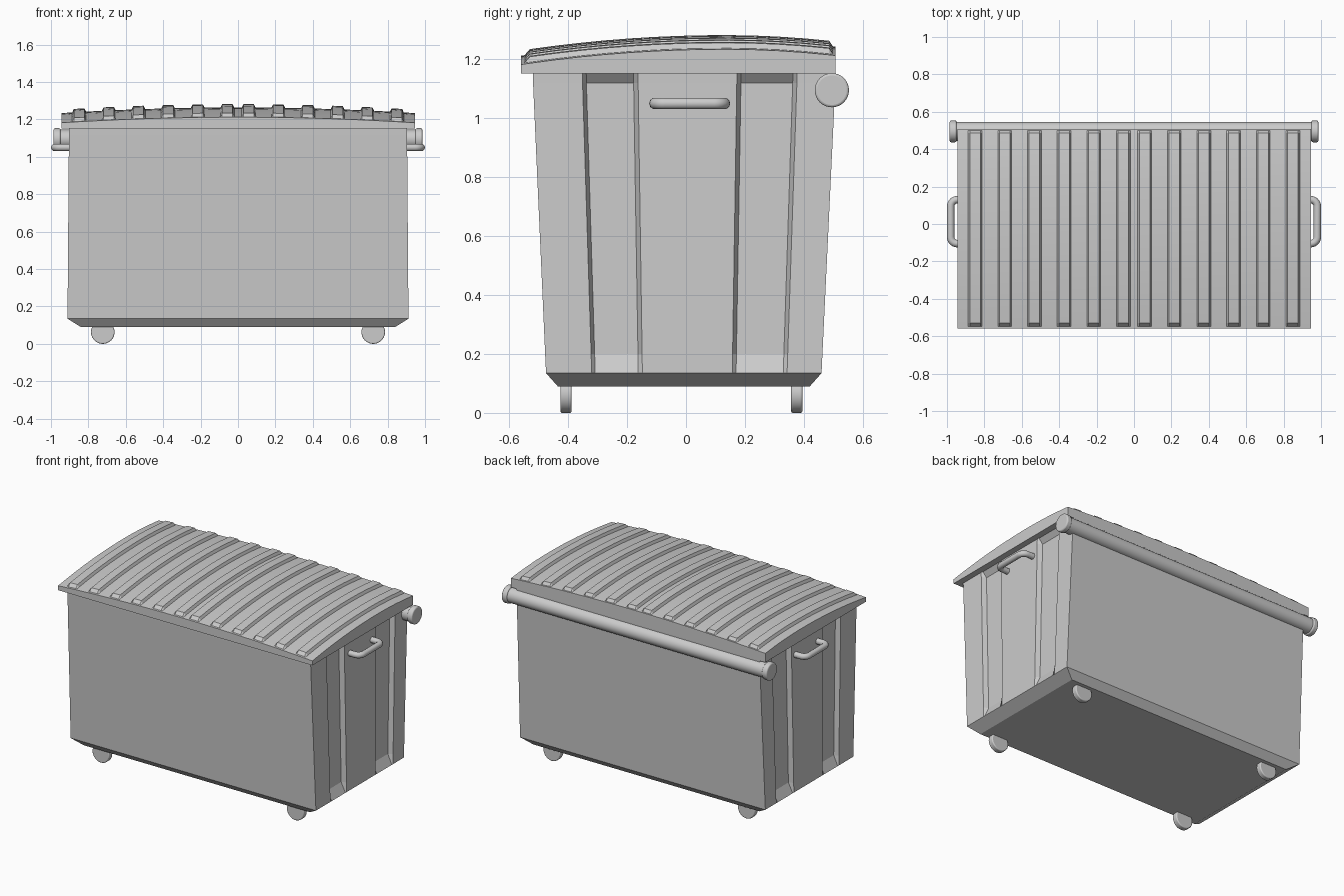
import bpy, bmesh, math

if "Cube" in bpy.data.objects:
    bpy.data.objects.remove(bpy.data.objects["Cube"])

def finish(name, bm, smooth=None):
    bmesh.ops.recalc_face_normals(bm, faces=bm.faces)
    me = bpy.data.meshes.new(name)
    bm.to_mesh(me)
    bm.free()
    ob = bpy.data.objects.new(name, me)
    bpy.context.collection.objects.link(ob)
    if smooth:
        shade(ob, smooth)
    return ob

def shade(ob, angle):
    bpy.ops.object.select_all(action='DESELECT')
    ob.select_set(True)
    bpy.context.view_layer.objects.active = ob
    bpy.ops.object.shade_smooth_by_angle(angle=math.radians(angle))

def cylinder(name, loc, r, depth, rot, bevel=0.0):
    bpy.ops.mesh.primitive_cylinder_add(vertices=32, radius=r, depth=depth, location=loc, rotation=rot)
    ob = bpy.context.object
    ob.name = name
    if bevel:
        m = ob.modifiers.new("round", 'BEVEL')
        m.width = bevel
        m.segments = 3
        m.limit_method = 'ANGLE'
    shade(ob, 50)
    return ob

# Bin body: stacked rings, tapered, with two recessed bays on each end
RECESS = [(-0.32, 0), (-0.308, 1), (-0.162, 1), (-0.148, 0),
          (0.157, 0), (0.17, 1), (0.33, 1), (0.343, 0)]

def body_ring(bm, z, x, y0, y1, depth):
    s = (y1 - y0) / 0.935
    side = [(x, y0)] + [(x - depth * d, y * s) for y, d in RECESS] + [(x, y1)]
    pts = side + [(-px, py) for px, py in reversed(side)]
    return [bm.verts.new((px, py, z)) for px, py in pts]

bm = bmesh.new()
rings = [body_ring(bm, *r) for r in (
    (0.09, 0.84, -0.435, 0.42, 0),
    (0.135, 0.912, -0.475, 0.46, 0),
    (0.2, 0.911, -0.478, 0.463, 0.03),
    (1.12, 0.904, -0.519, 0.507, 0.03),
    (1.155, 0.904, -0.52, 0.508, 0))]
for a, b in zip(rings, rings[1:]):
    for i in range(len(a)):
        j = (i + 1) % len(a)
        bm.faces.new((a[i], a[j], b[j], b[i]))
bm.faces.new(rings[0])
bm.faces.new(rings[-1])
finish("bin_body", bm)

# Domed lid with twelve raised ribs, built as a height field with a skirt
LX, Y0, Y1, BASE, RIB = 0.945, -0.56, 0.508, 1.152, 0.018
centres = [s * (0.057 + 0.1585 * i) for i in range(6) for s in (-1, 1)]
xs = [(-LX, 0), (LX, 0), (0, 0)]
for c in centres:
    xs += [(c - 0.037, 0), (c - 0.028, 1), (c + 0.028, 1), (c + 0.037, 0)]
xs.sort()
inner = [-0.53 + 1.016 * i / 12 for i in range(13)]
ys = [(Y0, 0), (-0.548, 0)] + [(y, 1) for y in inner] + [(0.499, 0), (Y1, 0)]

def lid_z(x, y):
    k = 0.109 if y < 0.13 else 0.15
    return 1.234 - k * (y - 0.13) ** 2 + 0.03 * (1 - (x / LX) ** 2)

bm = bmesh.new()
grid = [[bm.verts.new((x, y, lid_z(x, y) + RIB * rx * ry)) for y, ry in ys] for x, rx in xs]
for a, b in zip(grid, grid[1:]):
    for j in range(len(ys) - 1):
        bm.faces.new((a[j], b[j], b[j + 1], a[j + 1]))
edges = [e for e in bm.edges if e.is_boundary]
ext = bmesh.ops.extrude_edge_only(bm, edges=edges)["geom"]
for v in ext:
    if isinstance(v, bmesh.types.BMVert):
        v.co.z = BASE
bmesh.ops.contextual_create(bm, geom=[e for e in ext if isinstance(e, bmesh.types.BMEdge) and e.is_boundary])
finish("ribbed_lid", bm, 20)

# Hinge tube along the back with wider end caps
SIDEWAYS = (0, math.pi / 2, 0)
cylinder("hinge_tube", (0, 0.495, 1.095), 0.05, 1.92, SIDEWAYS)
for s, n in ((-1, "left"), (1, "right")):
    cylinder(n + "_hinge_cap", (s * 0.967, 0.495, 1.095), 0.058, 0.037, SIDEWAYS, 0.008)

# Bent-tube handles on both ends
for s, n in ((-1, "left"), (1, "right")):
    r, bar, ya, yb = 0.035, 0.98, -0.105, 0.13
    arc = [math.radians(a) for a in range(0, 91, 15)]
    path = [(0.87, ya)]
    path += [(bar - r + r * math.sin(a), ya + r - r * math.cos(a)) for a in arc]
    path += [(bar - r + r * math.cos(a), yb - r + r * math.sin(a)) for a in arc]
    path += [(0.87, yb)]
    cu = bpy.data.curves.new(n + "_handle", 'CURVE')
    cu.dimensions = '3D'
    cu.bevel_depth = 0.02
    cu.bevel_resolution = 3
    cu.use_fill_caps = True
    sp = cu.splines.new('POLY')
    sp.points.add(len(path) - 1)
    for p, (x, y) in zip(sp.points, path):
        p.co = (s * x, y, 1.05, 1)
    bpy.context.collection.objects.link(bpy.data.objects.new(n + "_handle", cu))

# Four wheels with rounded treads
for sx, nx in ((-1, "left"), (1, "right")):
    for y, ny in ((-0.407, "front"), (0.376, "back")):
        cylinder(f"{ny}_{nx}_wheel", (sx * 0.723, y, 0.063), 0.063, 0.038, (math.pi / 2, 0, 0), 0.006)
